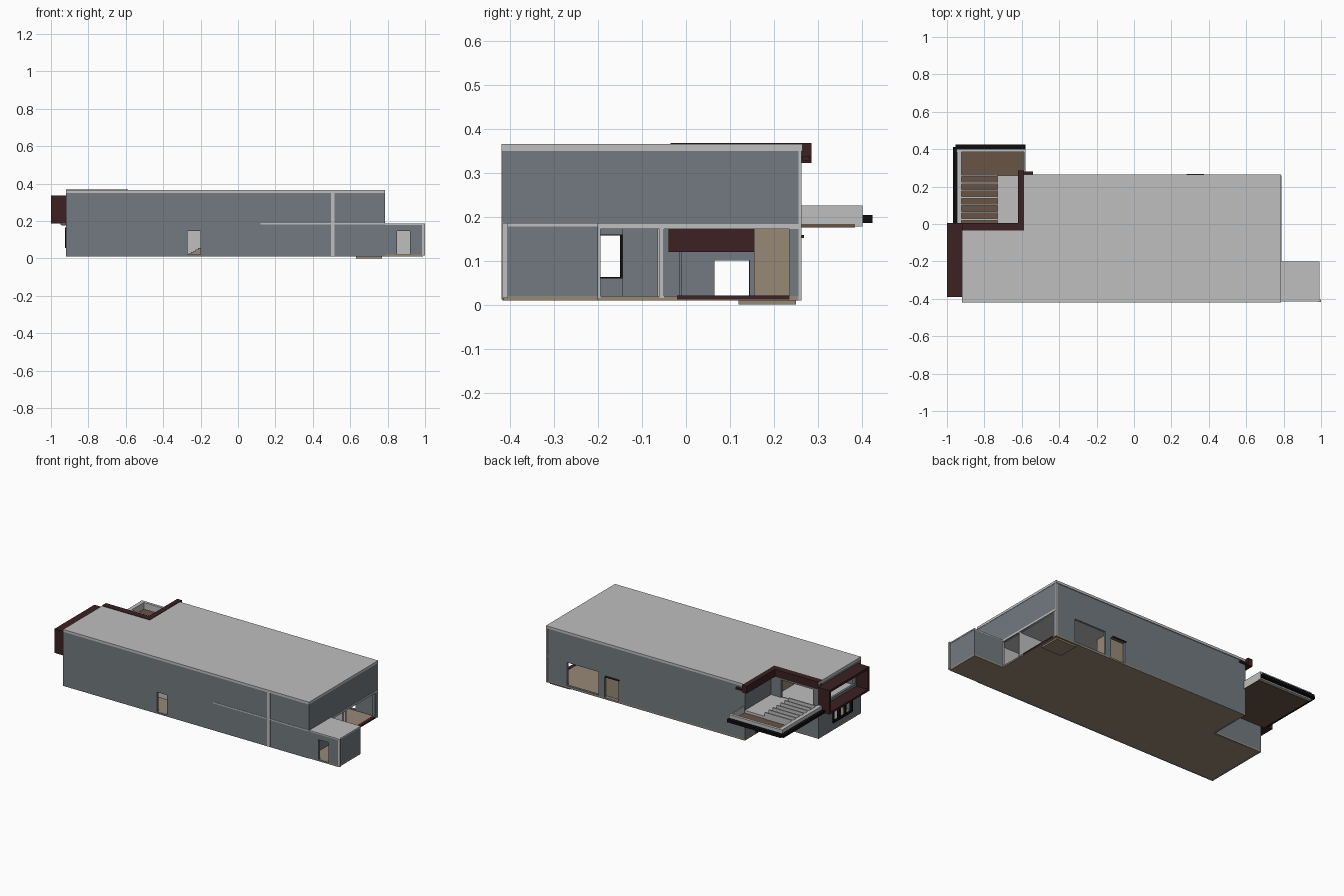
import bpy, bmesh
from mathutils import Vector

if "Cube" in bpy.data.objects:
    bpy.data.objects.remove(bpy.data.objects["Cube"])


def material(name, *rgb):
    m = bpy.data.materials.new(name)
    m.use_nodes = True
    m.diffuse_color = (*rgb, 1)
    m.node_tree.nodes["Principled BSDF"].inputs["Base Color"].default_value = (*rgb, 1)
    return m


SLATE = material("slate_wall", .17, .195, .215)
LIGHT = material("light_render", .52, .52, .52)
MAROON = material("maroon_panel", .045, .015, .016)
BEIGE = material("beige_floor", .31, .25, .18)
BROWN = material("brown_deck", .14, .09, .058)
BLACK = material("black_metal", .004, .004, .004)


def finish(name, bm, mat):
    bmesh.ops.recalc_face_normals(bm, faces=bm.faces)
    mesh = bpy.data.meshes.new(name)
    bm.to_mesh(mesh)
    bm.free()
    mesh.materials.append(mat)
    ob = bpy.data.objects.new(name, mesh)
    bpy.context.scene.collection.objects.link(ob)


def extrude(bm, vec):
    res = bmesh.ops.extrude_face_region(bm, geom=bm.faces[:])
    moved = [v for v in res["geom"] if isinstance(v, bmesh.types.BMVert)]
    bmesh.ops.translate(bm, vec=vec, verts=moved)


def slab(name, outline, z0, z1, mat):
    bm = bmesh.new()
    bm.faces.new([bm.verts.new((x, y, z0)) for x, y in outline])
    extrude(bm, Vector((0, 0, z1 - z0)))
    finish(name, bm, mat)


def box(name, x, y, z, mat):
    slab(name, [(x[0], y[0]), (x[1], y[0]), (x[1], y[1]), (x[0], y[1])], *z, mat)


def wall(name, axis, span, z, pos, thick, holes=(), mat=SLATE):
    """Wall along an axis, with rectangular openings (u0, u1, z0, z1)."""
    us = sorted({*span, *(u for h in holes for u in h[:2])})
    zs = sorted({*z, *(v for h in holes for v in h[2:])})
    bm = bmesh.new()
    grid = {}

    def vert(u, v):
        if (u, v) not in grid:
            grid[u, v] = bm.verts.new((u, pos, v) if axis == "x" else (pos, u, v))
        return grid[u, v]

    for a, b in zip(us, us[1:]):
        for c, d in zip(zs, zs[1:]):
            if not any(h[0] <= a < h[1] and h[2] <= c < h[3] for h in holes):
                bm.faces.new([vert(a, c), vert(b, c), vert(b, d), vert(a, d)])
    extrude(bm, Vector((0, thick, 0) if axis == "x" else (thick, 0, 0)))
    finish(name, bm, mat)


def footprint(x0, x1, y0, y1, nx, ny):
    return [(x0, y0), (x1, y0), (x1, y1), (nx, y1), (nx, ny), (x0, ny)]


# Floors and roof, all notched at the terrace corner
BASE, MID, TOP = .015, .18, .35
slab("ground_floor", footprint(-.92, .785, -.415, .26, -.59, 0), .01, .02, BEIGE)
slab("upper_floor", footprint(-.91, .78, -.41, .255, -.6, -.01), .172, .185, LIGHT)
slab("roof", footprint(-.92, .787, -.42, .265, -.588, .002), TOP, .365, LIGHT)
box("floor_pad", (.63, .77), (.12, .25), (0, .01), BEIGE)

# Outer walls
T = .015
wall("front_wall", "x", (-.92, .785), (.01, TOP), -.418, T, [(-.27, -.2, .02, .145)])
wall("back_wall", "x", (-.59, .785), (.01, TOP), .26, -T,
     [(.425, .645, .025, .17), (.285, .385, .02, .15)])
wall("left_wall", "y", (-.418, .26), (.01, TOP), .785, -T, [(-.2, .235, .02, .172)])
wall("right_wall", "y", (-.418, 0), (.01, TOP), -.92, T,
     [(-.33, -.145, .06, .16), (-.36, -.05, .215, .31)])
wall("notch_wall_back", "x", (-.92, -.59), (.01, TOP), 0, -T, [(-.88, -.66, .2, .31)])
wall("notch_wall_side", "y", (-.01, .26), (.01, TOP), -.59, T, [(.065, .145, .02, .1)])

# Entry extension
box("extension_floor", (.785, .99), (-.415, -.2), (.01, .02), BEIGE)
box("extension_roof", (.785, .992), (-.415, -.2), (.178, .186), LIGHT)
wall("extension_front", "x", (.785, .99), (.012, MID), -.415, T, [(.85, .92, .02, .145)])
wall("extension_back", "x", (.785, .99), (.012, MID), -.2, -T)
wall("extension_side", "y", (-.415, -.2), (.012, MID), .99, -T)
box("extension_lining", (.79, .97), (-.222, -.216), (.02, .178), LIGHT)
box("extension_corner_trim", (.985, 1), (-.417, -.405), (.015, .186), LIGHT)

# Facade trims
box("front_vertical_trim", (.497, .517), (-.42, -.416), (.012, TOP), LIGHT)
box("front_horizontal_trim", (.12, .787), (-.42, -.416), (.18, .188), LIGHT)
for y in (-.205, -.06):
    box("opening_post", (.775, .788), (y, y + .01), (.015, .18), LIGHT)
box("opening_head", (.77, .788), (-.2, .26), (.172, .184), LIGHT)
box("back_corner_trim", (.776, .787), (.256, .263), (.01, TOP), LIGHT)
box("opening_sill", (.765, .787), (-.02, .235), (.012, .021), MAROON)
box("back_door_hood", (.28, .375), (.26, .268), (.152, .158), MAROON)

# Interior partitions
box("inner_wall_front", (-.9, .77), (-.25, -.24), (.02, .172), LIGHT)
box("inner_wall_middle", (.4, .77), (-.065, -.055), (.02, .172), LIGHT)
box("inner_wall_cross", (.39, .4), (-.145, -.055), (.02, .172), SLATE)
box("inner_beam", (-.56, -.55), (-.04, .235), (.12, .172), MAROON)
box("back_lobby", (.27, .4), (.155, .235), (.02, .172), BEIGE)
box("upper_inner_wall", (-.6, -.59), (-.4, -.02), (.185, TOP), BEIGE)
for i in range(5):
    x = -.265 + i * .013
    box("stair_step", (x, x + .013), (-.3, -.25), (.02, .026 + i * .007), BEIGE)

# Window frames on the right wall
for i in range(4):
    y = -.333 + i * .061
    box("window_mullion", (-.925, -.908), (y, y + .01), (.055, .165), BLACK)
for z in (.055, .157):
    box("window_rail", (-.925, -.908), (-.333, -.14), (z, z + .008), BLACK)
box("notch_door", (-.6, -.58), (.143, .155), (.02, .105), MAROON)

# Projecting maroon bay and the thin band that runs on around the notch
BAND = (.322, .336)
box("bay_top", (-1, -.91), (-.39, .005), BAND, MAROON)
box("bay_bottom", (-1, -.92), (-.39, .005), (.185, .198), MAROON)
for y in (-.39, -.01):
    box("bay_fin", (-1, -.92), (y, y + .015), (.185, .336), MAROON)
box("notch_band_back", (-.92, -.59), (-.035, .005), (.322, .368), MAROON)
box("notch_band_side", (-.62, -.588), (-.035, .285), (.322, .368), MAROON)
box("notch_band_end", (-.62, -.54), (.265, .282), (.328, .338), MAROON)

# Terrace canopy with slats
box("terrace_deck", (-.945, -.58), (0, .385), (.175, .184), BROWN)
box("terrace_landing", (-.73, -.59), (0, .26), (.184, .2), LIGHT)
box("terrace_fascia_back", (-.95, -.58), (.385, .402), (.178, .226), LIGHT)
box("terrace_fascia_right", (-.947, -.922), (0, .402), (.178, .226), LIGHT)
box("terrace_fascia_left", (-.588, -.58), (.26, .402), (.178, .226), LIGHT)
for i in range(7):
    y = .02 + i * .039
    box("terrace_slat", (-.945, -.73), (y, y + .009), (.184, .226), LIGHT)
box("gutter_back", (-.955, -.58), (.402, .424), (.186, .204), BLACK)
box("gutter_right", (-.967, -.947), (0, .412), (.186, .204), BLACK)
